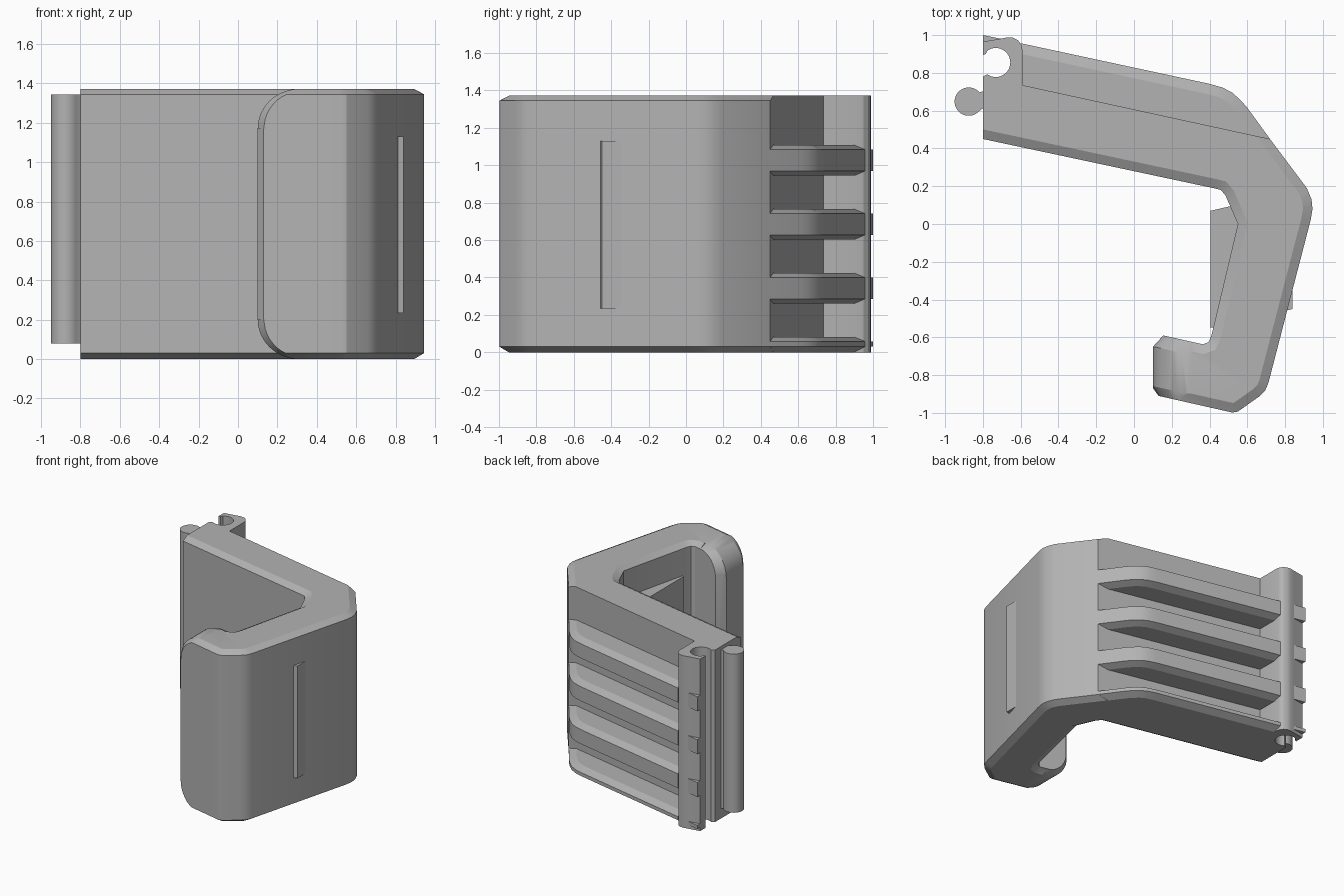
import bpy, bmesh, math
from mathutils import Vector

if "Cube" in bpy.data.objects:
    bpy.data.objects.remove(bpy.data.objects["Cube"])

H = 1.372
grey = bpy.data.materials.new("plain grey")
grey.diffuse_color = (0.45, 0.45, 0.45, 1)
grey.use_nodes = True
grey.node_tree.nodes["Principled BSDF"].inputs["Base Color"].default_value = grey.diffuse_color


def inset(points, widths, scale):
    """Move each polygon edge inwards by its own width."""
    pts = [Vector(p) for p in points]
    n = len(pts)
    area = sum(pts[i].cross(pts[(i + 1) % n]) for i in range(n))
    side = 1 if area > 0 else -1
    out = []
    for i in range(n):
        a, b, c = pts[i - 1], pts[i], pts[(i + 1) % n]
        d1, d2 = (b - a).normalized(), (c - b).normalized()
        n1 = Vector((-d1.y, d1.x)) * side
        n2 = Vector((-d2.y, d2.x)) * side
        w1, w2 = widths[i - 1] * scale, widths[i] * scale
        det = n1.cross(n2)
        if abs(det) < 1e-4:
            out.append(b + n1 * w1)
        else:
            out.append(b + Vector((w1 * n2.y - w2 * n1.y, n1.x * w2 - n2.x * w1)) / det)
    return out


def loft(name, rings, smooth=True):
    """Skin a stack of equal rings and close both ends."""
    bm = bmesh.new()
    rows = [[bm.verts.new(p) for p in ring] for ring in rings]
    for lo, hi in zip(rows, rows[1:]):
        for i in range(len(lo)):
            j = (i + 1) % len(lo)
            bm.faces.new((lo[i], lo[j], hi[j], hi[i]))
    bm.faces.new(rows[0][::-1])
    bm.faces.new(rows[-1])
    bmesh.ops.recalc_face_normals(bm, faces=bm.faces)
    me = bpy.data.meshes.new(name)
    bm.to_mesh(me)
    bm.free()
    me.materials.append(grey)
    ob = bpy.data.objects.new(name, me)
    bpy.context.collection.objects.link(ob)
    if smooth:
        shade(ob)
    return ob


def shade(ob):
    bpy.ops.object.select_all(action='DESELECT')
    ob.select_set(True)
    bpy.context.view_layer.objects.active = ob
    bpy.ops.object.shade_smooth_by_angle(angle=math.radians(24))


def prism(name, points, levels, widths=None, smooth=True):
    """Upright prism; levels are (z, share of the edge widths to inset)."""
    widths = widths or [0] * len(points)
    return loft(name, [[(p.x, p.y, z) for p in inset(points, widths, s)]
                       for z, s in levels], smooth)


def arc(cx, cy, r, a0, a1, n):
    return [(cx + r * math.cos(math.radians(a0 + (a1 - a0) * i / n)),
             cy + r * math.sin(math.radians(a0 + (a1 - a0) * i / n))) for i in range(n + 1)]


# Bent body with hook, all edges chamfered but the recessed back and the left end
outline = [(-0.8, 0.45), (0.42, 0.19), (0.46, 0.18), (0.485, 0.15), (0.55, 0.0),
           (0.41, -0.59), (0.395, -0.625), (0.365, -0.637), (0.155, -0.59), (0.10, -0.65),
           (0.10, -0.87), (0.13, -0.91), (0.52, -0.998), (0.55, -0.993), (0.66, -0.915),
           (0.695, -0.88), (0.712, -0.84), (0.935, 0.02), (0.945, 0.08), (0.94, 0.13),
           (0.915, 0.19), (0.72, 0.45), (-0.59, 0.735), (-0.8, 0.78)]
cham = [0.05] * 21 + [0, 0, 0]
body = prism("bent_body", outline, [(0, 1), (0.03, 0), (H - 0.027, 0), (H, 1)], cham, False)

# Cutters that round the hook tip and carry its chamfer around the curve
for tag, flip in (("upper", False), ("lower", True)):
    rings = []
    for t, ins in ((-0.05, 0.068), (0.045, 0), (0.255, 0), (0.375, 0.09)):
        sec = []
        for i in range(13):
            a = math.pi - i / 12 * math.pi / 2
            sec.append((0.31 + (0.21 - ins) * math.cos(a), 1.17 + (H - 1.17 - ins / 2) * math.sin(a)))
        sec += [(0.31, 1.5), (0.0, 1.5), (0.0, 1.17)]
        rings.append([(x, -0.91 + t - 0.225 * (x - 0.13), H - z if flip else z) for x, z in sec])
    cutter = loft(tag + "_corner_cutter", rings, False)
    cutter.hide_render = True
    mod = body.modifiers.new("round " + tag, 'BOOLEAN')
    mod.operation = 'DIFFERENCE'
    mod.solver = 'EXACT'
    mod.object = cutter
    bpy.context.view_layer.objects.active = body
    bpy.ops.object.modifier_apply(modifier=mod.name)
    bpy.data.objects.remove(cutter)
shade(body)

# Back ribs, and the small nubs where they run past the clip
rib = [(0.72, 0.45), (0.60, 0.615), (0.565, 0.655), (0.52, 0.695), (0.47, 0.722),
       (0.40, 0.742), (-0.6, 0.957), (-0.6, 0.737)]
rib_cham = [0.055] * 6 + [0, 0]
nub = [(-0.8, 0.95), (-0.8, 1.0), (-0.70, 0.98), (-0.70, 0.95)]
for k in range(4):
    top = 0.083 + 0.342 * k
    if k:
        levels = [(top - 0.165, 1), (top - 0.14, 0), (top - 0.025, 0), (top, 1)]
    else:
        levels = [(0, 1), (0.03, 0), (top - 0.025, 0), (top, 1)]
    prism(f"rib_{k + 1}", rib, levels, rib_cham)
    prism(f"rib_nub_{k + 1}", nub, [(levels[1][0], 0), (levels[2][0], 0)])

# Hinge clip with open socket
clip = [(-0.59, 0.735), (-0.59, 0.92), (-0.597, 0.95), (-0.615, 0.973), (-0.64, 0.986),
        (-0.67, 0.988), (-0.71, 0.98), (-0.8, 0.965), (-0.8, 0.895), (-0.785, 0.9)]
clip += arc(-0.732, 0.855, 0.077, 125, -125, 24) + [(-0.8, 0.78)]
prism("hinge_clip", clip, [(0, 0), (H, 0)])

# Hinge pin with neck
pin = arc(-0.875, 0.648, 0.075, 40, 320, 26) + [(-0.795, 0.615), (-0.795, 0.705)]
prism("hinge_pin", pin, [(0.08, 0), (1.345, 0)])

# Pad passing through the side wall
pad = [(0.405, 0.07), (0.84, 0.17), (0.84, -0.45), (0.405, -0.55)]
prism("inner_pad", pad, [(0.235, 0), (1.13, 0)])
